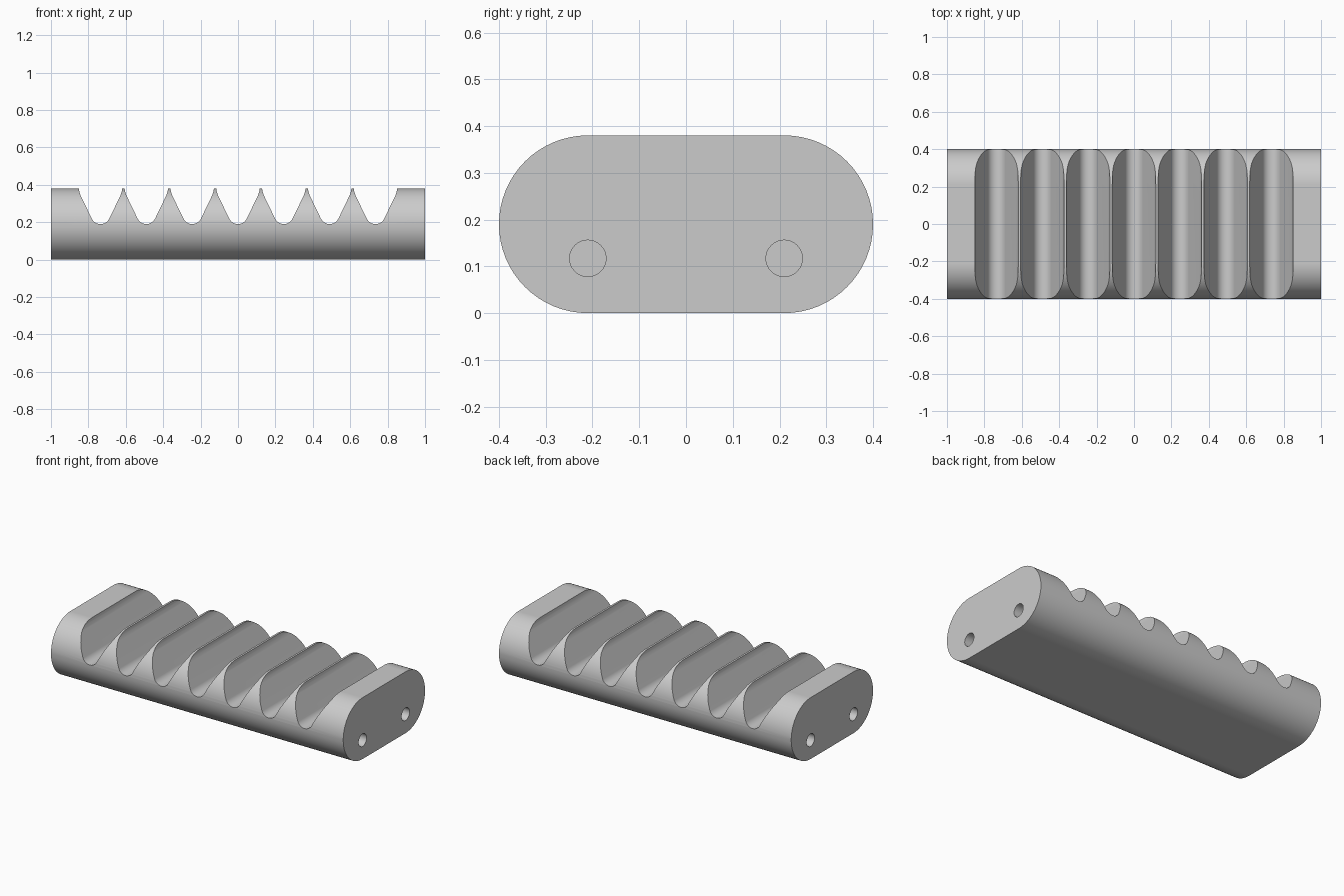
import bpy, bmesh
from math import sin, cos, pi, radians
from mathutils import Vector

cube = bpy.data.objects.get("Cube")
if cube:
    bpy.data.objects.remove(cube, do_unlink=True)

RADIUS = 0.19        # half height of the rounded bar
FLAT = 0.21          # half width of its flat top
PITCH = 0.245        # groove spacing

grey = bpy.data.materials.new("plain grey")
grey.use_nodes = True
colour = (0.6, 0.6, 0.6, 1)
grey.diffuse_color = colour
grey.node_tree.nodes["Principled BSDF"].inputs["Base Color"].default_value = colour


def arc(cx, cz, r, start, end, steps):
    angles = [radians(start + (end - start) * i / steps) for i in range(steps + 1)]
    return [(cx + r * cos(a), cz + r * sin(a)) for a in angles]


def prism(name, points, direction):
    """Extrude a closed outline of 3D points along a direction."""
    bm = bmesh.new()
    face = bm.faces.new([bm.verts.new(p) for p in points])
    grown = bmesh.ops.extrude_face_region(bm, geom=[face])["geom"]
    bmesh.ops.translate(bm, vec=Vector(direction),
                        verts=[v for v in grown if isinstance(v, bmesh.types.BMVert)])
    bmesh.ops.recalc_face_normals(bm, faces=bm.faces)
    mesh = bpy.data.meshes.new(name)
    bm.to_mesh(mesh)
    bm.free()
    mesh.materials.append(grey)
    obj = bpy.data.objects.new(name, mesh)
    bpy.context.collection.objects.link(obj)
    return obj


# Bar with a stadium cross-section
outline = arc(FLAT, RADIUS, RADIUS, -90, 90, 32) + arc(-FLAT, RADIUS, RADIUS, 90, 270, 32)
bar = prism("grooved_bar", [(-1, y, z) for y, z in outline], (2, 0, 0))

# Seven V grooves with round floors and steeper lips
floor = arc(0, 0.242, 0.052, 206, 334, 14)
lip = [(0.106, 0.342), (0.113, 0.362), (0.1165, 0.381), (0.1165, 0.45)]
groove = floor + lip + [(-x, z) for x, z in reversed(lip)]
cutters = []
for i in range(-3, 4):
    cutters.append(prism("groove_cutter", [(x + i * PITCH, -0.5, z) for x, z in groove],
                         (0, 1, 0)))

# Two blind screw holes in each end
for side in (-1, 1):
    for y in (-FLAT, FLAT):
        ring = arc(y, 0.117, 0.039, 0, 360, 32)[:-1]
        cutters.append(prism("hole_cutter", [(side * 1.05, u, z) for u, z in ring],
                             (-side * 0.3, 0, 0)))

bpy.ops.object.select_all(action="DESELECT")
bpy.context.view_layer.objects.active = bar
bar.select_set(True)
for cutter in cutters:
    mod = bar.modifiers.new("cut", "BOOLEAN")
    mod.operation = "DIFFERENCE"
    mod.solver = "EXACT"
    mod.object = cutter
    bpy.ops.object.modifier_apply(modifier=mod.name)
    bpy.data.objects.remove(cutter, do_unlink=True)

# Smooth the rounds, keep the cut edges crisp
bpy.ops.object.shade_smooth_by_angle(angle=radians(25))
weighted = bar.modifiers.new("clean shading", "WEIGHTED_NORMAL")
weighted.keep_sharp = True
